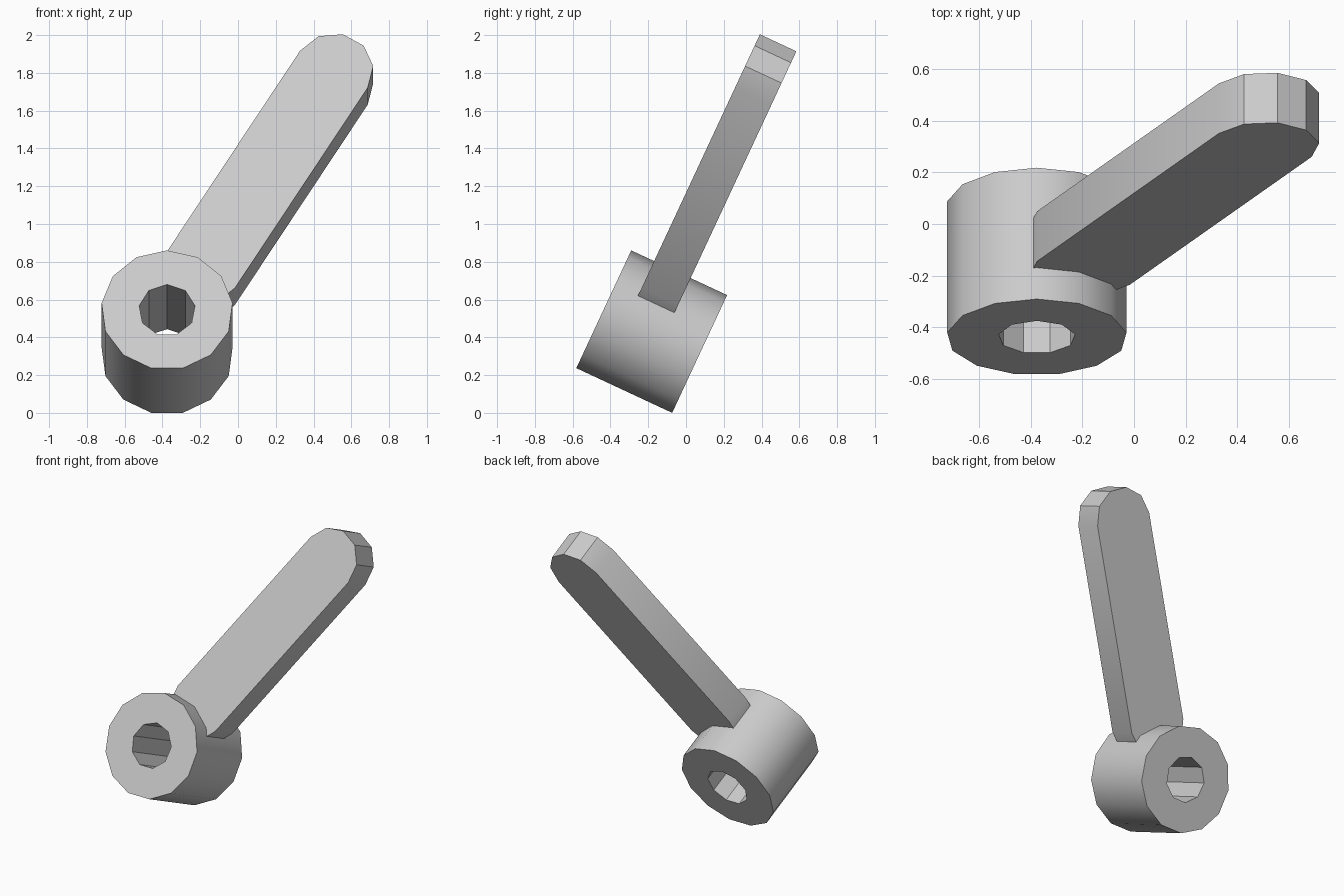
import bpy
import bmesh
from math import sin, cos, pi, radians
from mathutils import Matrix, Vector

default = bpy.data.objects.get("Cube")
if default:
    bpy.data.objects.remove(default, do_unlink=True)

# Single plain grey finish
grey = bpy.data.materials.new("plain grey")
grey.use_nodes = True
colour = (0.6, 0.6, 0.6, 1)
grey.diffuse_color = colour
grey.node_tree.nodes["Principled BSDF"].inputs["Base Color"].default_value = colour

# The whole piece leans back; origin is the centre of the hub's front face
LEAN = Matrix.Translation((-0.3755, -0.4375, 0.544)) @ Matrix.Rotation(radians(-25), 4, "X")


def ring(radius, sides):
    """Regular outline in the x-z plane with a corner at the top."""
    return [Vector((radius * sin(2 * pi * k / sides), 0, radius * cos(2 * pi * k / sides)))
            for k in range(sides)]


def arc(centre, radius, start, steps):
    """Half circle around centre; angles run clockwise from straight up."""
    angles = [start + pi * k / steps for k in range(steps + 1)]
    return [centre + radius * Vector((sin(a), 0, cos(a))) for a in angles]


def extruded(name, outlines, front, depth):
    """Fill the outlines (the later ones are holes) and extrude backwards."""
    bm = bmesh.new()
    edges = []
    for outline in outlines:
        verts = [bm.verts.new(p + Vector((0, front, 0))) for p in outline]
        edges += [bm.edges.new((a, b)) for a, b in zip(verts, verts[1:] + verts[:1])]
    if len(outlines) == 1:
        bm.faces.new(verts)
    else:
        bmesh.ops.triangle_fill(bm, edges=edges, use_beauty=True)
    cap = bm.faces[:]
    grown = bmesh.ops.extrude_face_region(bm, geom=cap, use_keep_orig=True)["geom"]
    moved = [g for g in grown if isinstance(g, bmesh.types.BMVert)]
    bmesh.ops.translate(bm, verts=moved, vec=(0, depth, 0))
    bmesh.ops.recalc_face_normals(bm, faces=bm.faces)
    bm.transform(LEAN)
    mesh = bpy.data.meshes.new(name)
    bm.to_mesh(mesh)
    bm.free()
    mesh.materials.append(grey)
    obj = bpy.data.objects.new(name, mesh)
    bpy.context.collection.objects.link(obj)
    bpy.ops.object.select_all(action="DESELECT")
    obj.select_set(True)
    bpy.context.view_layer.objects.active = obj
    bpy.ops.object.shade_smooth_by_angle(angle=radians(30))
    return obj


# Hub with a bore right through it
extruded("hub", [ring(0.349, 13), ring(0.15, 9)], 0, 0.56)

# Flat lever with rounded ends, rooted in the hub wall
tilt = radians(31)
along = Vector((sin(tilt), 0, cos(tilt)))
tip = arc(along * 1.715, 0.209, tilt - pi / 2, 5)
root = arc(along * 0.35, 0.209, tilt + pi / 2, 5)
extruded("lever", [tip + root], 0.134, 0.213)
